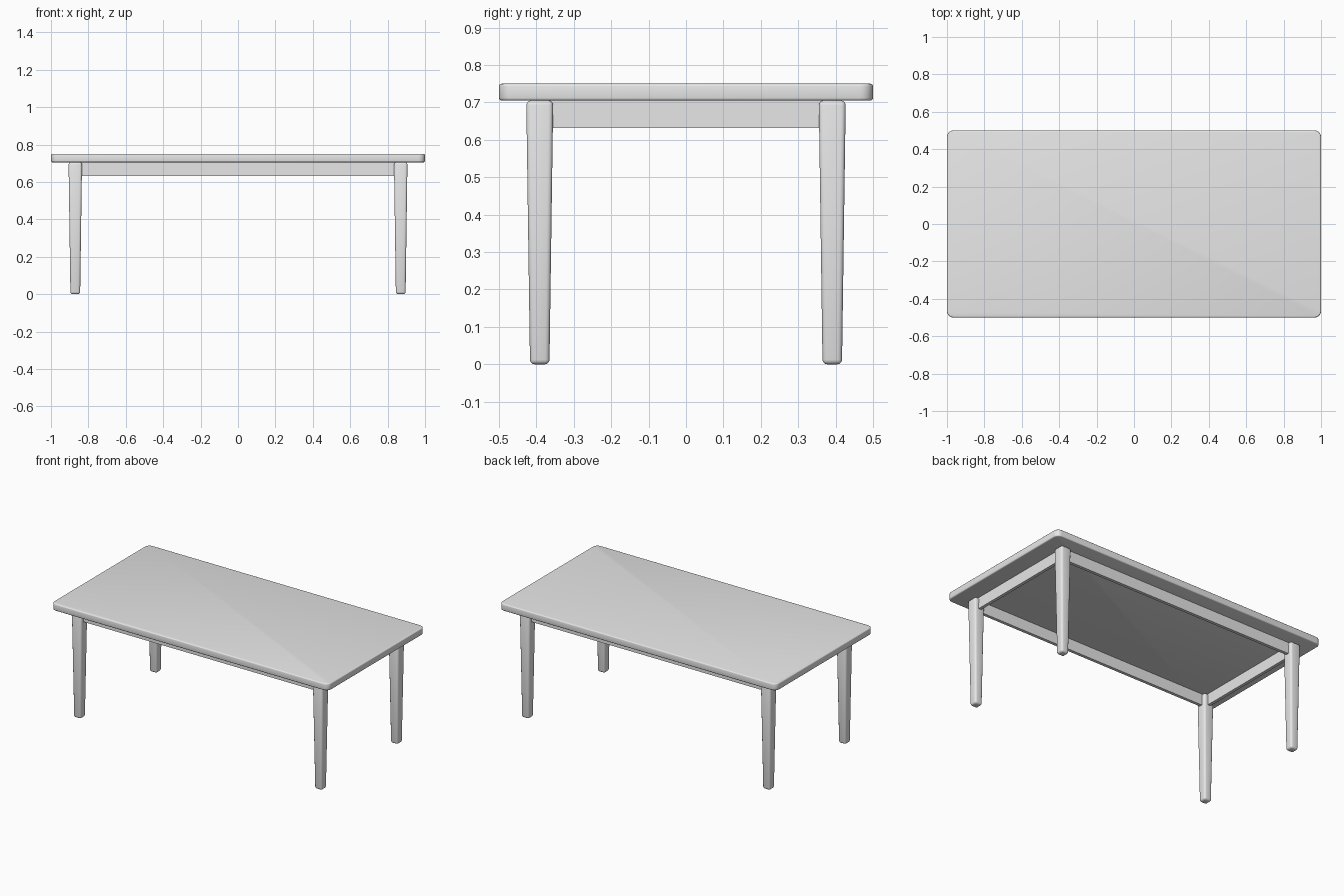
import bpy
import bmesh
import math

if "Cube" in bpy.data.objects:
    bpy.data.objects.remove(bpy.data.objects["Cube"])

TOP_Z, UNDER_Z, APRON_Z = 0.75, 0.705, 0.632
LEG_X, LEG_Y = 0.87, 0.391

grey = bpy.data.materials.new("light_grey")
grey.diffuse_color = (0.8, 0.8, 0.8, 1.0)
grey.use_nodes = True
grey.node_tree.nodes["Principled BSDF"].inputs["Base Color"].default_value = grey.diffuse_color


def prism(name, bottom, top):
    """Object lofted between two loops of 3D points."""
    bm = bmesh.new()
    lo = [bm.verts.new(p) for p in bottom]
    hi = [bm.verts.new(p) for p in top]
    n = len(lo)
    bm.faces.new(lo[::-1])
    bm.faces.new(hi)
    for i in range(n):
        j = (i + 1) % n
        bm.faces.new((lo[i], lo[j], hi[j], hi[i]))
    mesh = bpy.data.meshes.new(name)
    bm.to_mesh(mesh)
    bm.free()
    mesh.materials.append(grey)
    obj = bpy.data.objects.new(name, mesh)
    bpy.context.collection.objects.link(obj)
    return obj


def rect(cx, cy, hx, hy, z):
    return [(cx + sx * hx, cy + sy * hy, z)
            for sx, sy in ((-1, -1), (1, -1), (1, 1), (-1, 1))]


def rounded_rect(hx, hy, r, z, steps=6):
    pts = []
    for k, (sx, sy) in enumerate(((1, 1), (-1, 1), (-1, -1), (1, -1))):
        for i in range(steps + 1):
            a = math.pi / 2 * (k + i / steps)
            pts.append((sx * (hx - r) + r * math.cos(a),
                        sy * (hy - r) + r * math.sin(a), z))
    return pts


def soften(obj, width, segments):
    bevel = obj.modifiers.new("soft_edges", 'BEVEL')
    bevel.width = width
    bevel.segments = segments
    bevel.limit_method = 'ANGLE'
    bevel.angle_limit = math.radians(40)
    bpy.ops.object.select_all(action='DESELECT')
    bpy.context.view_layer.objects.active = obj
    obj.select_set(True)
    bpy.ops.object.modifier_apply(modifier=bevel.name)
    bpy.ops.object.shade_smooth_by_angle(angle=math.radians(35))


# Tabletop with rounded corners
top = prism("tabletop", rounded_rect(1.0, 0.5, 0.035, UNDER_Z),
            rounded_rect(1.0, 0.5, 0.035, TOP_Z))
soften(top, 0.007, 3)

# Four tapered legs with rounded edges
for sy, depth in ((-1, "front"), (1, "back")):
    for sx, side in ((-1, "left"), (1, "right")):
        x, y = sx * LEG_X, sy * LEG_Y
        leg = prism(f"{depth}_{side}_leg", rect(x, y, 0.026, 0.026, 0),
                    rect(x, y, 0.036, 0.036, UNDER_Z))
        soften(leg, 0.012, 3)

# Apron rails running between the leg centres
for s, name in ((-1, "front"), (1, "back")):
    prism(f"{name}_apron", rect(0, s * LEG_Y, LEG_X - 0.02, 0.01, APRON_Z),
          rect(0, s * LEG_Y, LEG_X - 0.02, 0.01, UNDER_Z))
for s, name in ((-1, "left"), (1, "right")):
    prism(f"{name}_apron", rect(s * LEG_X, 0, 0.01, LEG_Y - 0.02, APRON_Z),
          rect(s * LEG_X, 0, 0.01, LEG_Y - 0.02, UNDER_Z))
